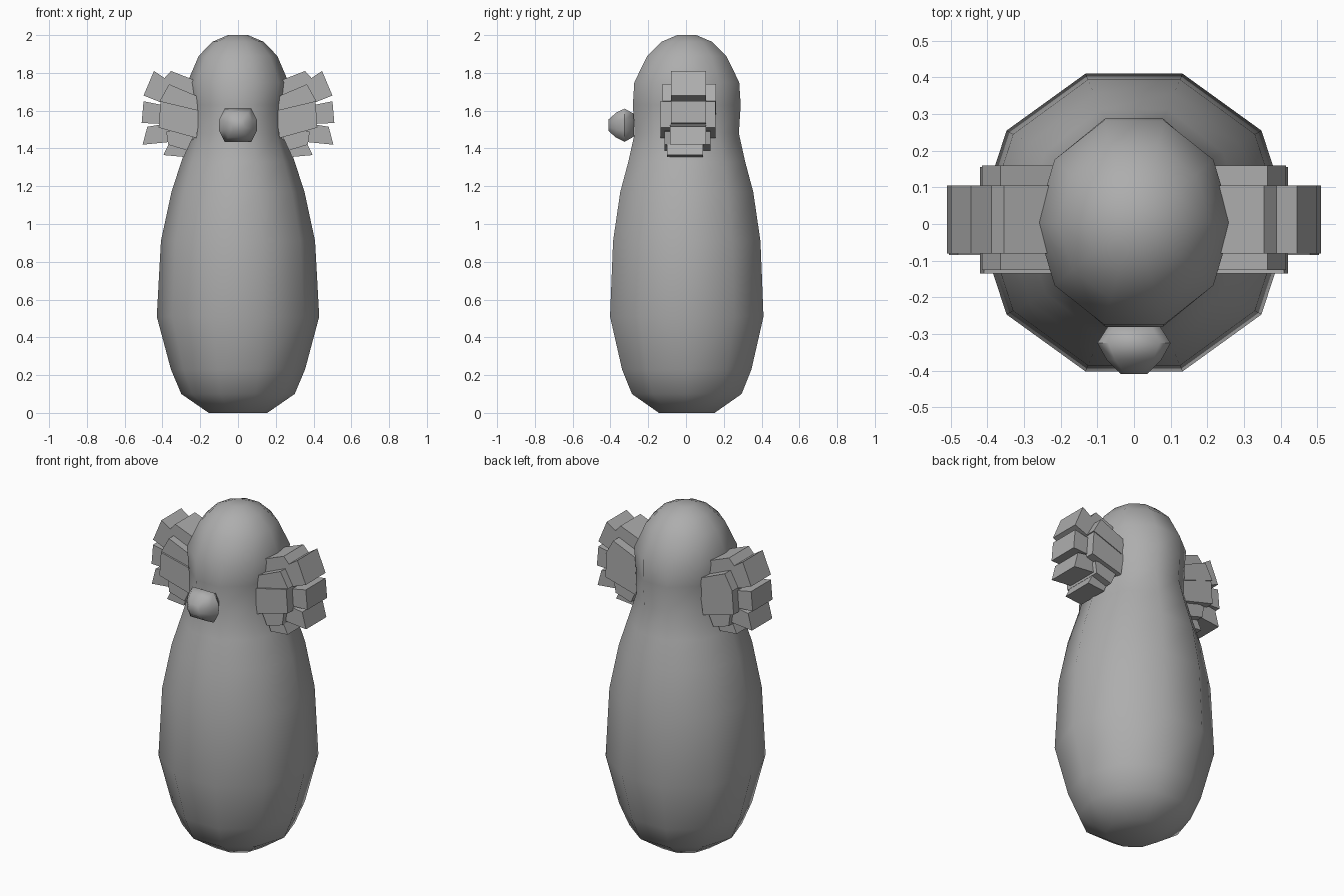
import bpy, bmesh, math

if "Cube" in bpy.data.objects:
    bpy.data.objects.remove(bpy.data.objects["Cube"])

grey = bpy.data.materials.new("plain grey")
grey.diffuse_color = (0.42, 0.42, 0.42, 1)
grey.use_nodes = True
grey.node_tree.nodes["Principled BSDF"].inputs["Base Color"].default_value = grey.diffuse_color


def finish(bm, name, angle):
    bmesh.ops.recalc_face_normals(bm, faces=bm.faces)
    mesh = bpy.data.meshes.new(name)
    bm.to_mesh(mesh)
    bm.free()
    mesh.materials.append(grey)
    ob = bpy.data.objects.new(name, mesh)
    bpy.context.collection.objects.link(ob)
    bpy.ops.object.select_all(action='DESELECT')
    ob.select_set(True)
    bpy.context.view_layer.objects.active = ob
    bpy.ops.object.shade_smooth_by_angle(angle=math.radians(angle))
    return ob


def loft(rings, name, angle):
    """Skin matching rings of points and cap both ends."""
    bm = bmesh.new()
    loops = [[bm.verts.new(p) for p in ring] for ring in rings]
    n = len(loops[0])
    for a, b in zip(loops, loops[1:]):
        for i in range(n):
            j = (i + 1) % n
            bm.faces.new((a[i], a[j], b[j], b[i]))
    bm.faces.new(loops[0])
    bm.faces.new(loops[-1])
    return finish(bm, name, angle)


# Body and head: ten-sided, with the head a little narrower across x
profile = [  # z, x radius, y radius
    (0, .155, .155), (.10, .30, .305), (.23, .355, .36), (.51, .43, .427),
    (.91, .408, .41), (1.17, .352, .37), (1.33, .30, .325), (1.48, .25, .29),
    (1.63, .25, .30), (1.75, .268, .292), (1.89, .208, .22),
    (1.965, .135, .14), (2.0, .053, .053)]
loft([[(rx * math.cos(k * math.tau / 10),
        .004 + ry * math.sin(k * math.tau / 10), z) for k in range(10)]
      for z, rx, ry in profile], "body", 60)

# Nose: squarish eight-sided bead on the face
outline = [(.1, .03), (.07, .088), (-.07, .088), (-.1, .03),
           (-.1, -.03), (-.07, -.088), (.07, -.088), (.1, -.03)]
loft([[(x * s, y, 1.523 + z * s) for x, z in outline]
      for y, s in ((-.41, .35), (-.37, .75), (-.325, 1), (-.275, .68))],
     "nose", 60)

# Ears: fans of overlapping slabs, each a side outline with a y range
slabs = [
    # central column
    (-.08, .105, [(.20, 1.75), (.355, 1.81), (.41, 1.75), (.22, 1.62)]),
    (-.08, .105, [(.22, 1.66), (.445, 1.81), (.50, 1.68), (.22, 1.57)]),
    (-.08, .105, [(.20, 1.59), (.50, 1.65), (.51, 1.535), (.20, 1.52)]),
    (-.085, .105, [(.20, 1.56), (.48, 1.515), (.505, 1.42), (.20, 1.45)]),
    (-.10, .09, [(.22, 1.53), (.345, 1.47), (.395, 1.365), (.285, 1.355)]),
    # wider rows sticking out front and back
    (-.125, .16, [(.20, 1.67), (.365, 1.74), (.415, 1.65), (.22, 1.58)]),
    (-.135, .155, [(.20, 1.60), (.41, 1.65), (.42, 1.51), (.22, 1.455)]),
    (-.115, .13, [(.22, 1.50), (.38, 1.49), (.37, 1.42), (.27, 1.39)]),
]
for side, label in ((1, "right_ear"), (-1, "left_ear")):
    bm = bmesh.new()
    for y0, y1, quad in slabs:
        front = [bm.verts.new((side * x, y0, z)) for x, z in quad]
        back = [bm.verts.new((side * x, y1, z)) for x, z in quad]
        bm.faces.new(front)
        bm.faces.new(back[::-1])
        for i in range(4):
            j = (i + 1) % 4
            bm.faces.new((front[i], back[i], back[j], front[j]))
    finish(bm, label, 30)
